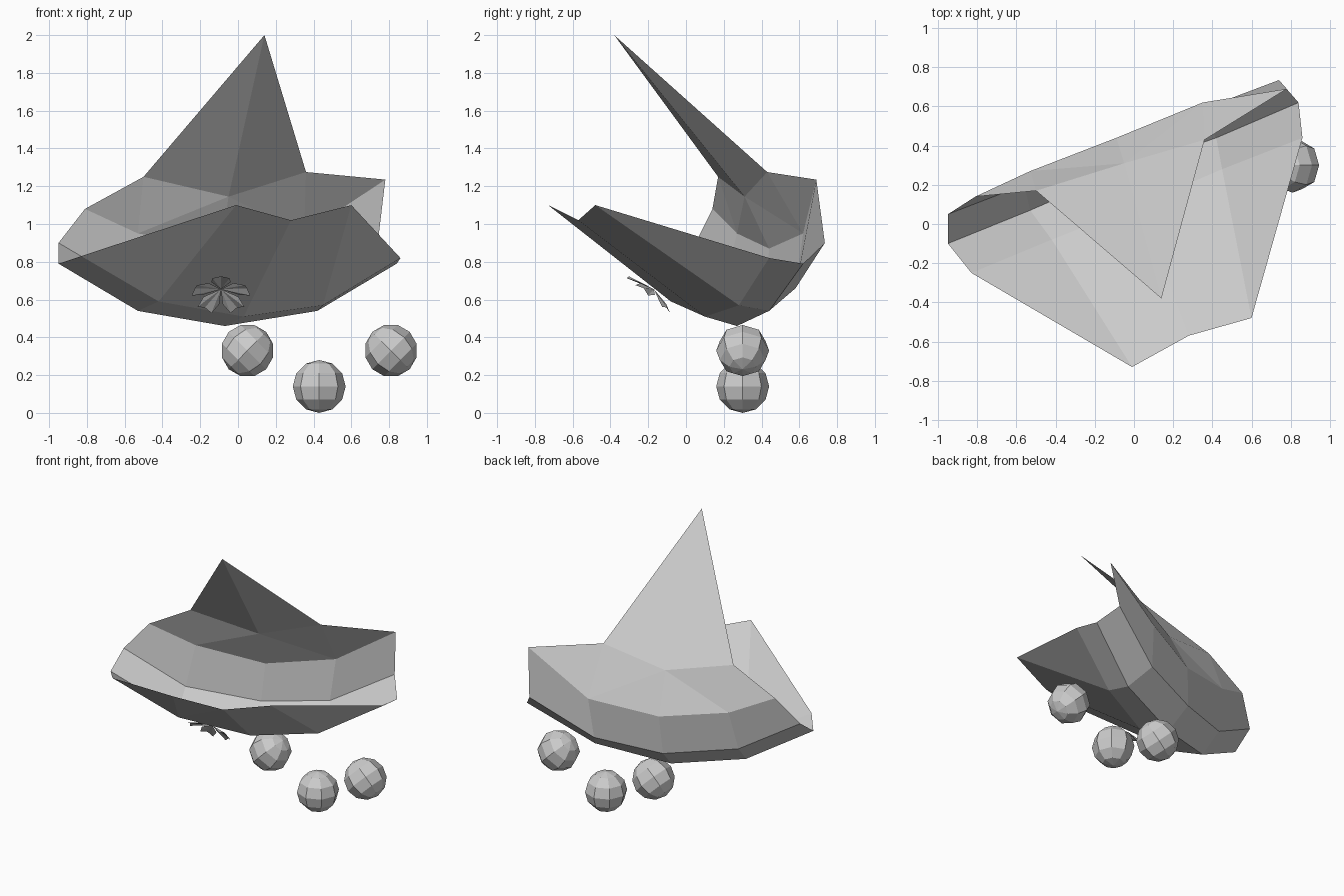
import bpy, bmesh, math
from mathutils import Vector, Matrix

old_cube = bpy.data.objects.get("Cube")
if old_cube:
    bpy.data.objects.remove(old_cube, do_unlink=True)

# Single plain colour
grey = bpy.data.materials.new("plain_grey")
grey.use_nodes = True
shade = (.6, .6, .6, 1)
grey.diffuse_color = shade
grey.node_tree.nodes["Principled BSDF"].inputs["Base Color"].default_value = shade


def finish(bm, name):
    """Turn a bmesh into a named, flat shaded object."""
    bmesh.ops.recalc_face_normals(bm, faces=bm.faces[:])
    mesh = bpy.data.meshes.new(name)
    bm.to_mesh(mesh)
    bm.free()
    mesh.materials.append(grey)
    obj = bpy.data.objects.new(name, mesh)
    bpy.context.collection.objects.link(obj)
    return obj


def band(bm, lower, upper):
    """Quads between two rows of equal length."""
    for i in range(len(lower) - 1):
        bm.faces.new((lower[i], lower[i + 1], upper[i + 1], upper[i]))


def gable(bm, row, top):
    """Join a row of five to a shorter row of three, split about the middle."""
    a, b, c, d, e = row
    left, mid, right = top
    for tri in ((a, b, left), (b, mid, left), (b, c, mid),
                (c, d, mid), (d, right, mid), (d, e, right)):
        bm.faces.new(tri)


# Folded sheet: rows run from the right end to the left end
bm = bmesh.new()


def row(*points):
    return [bm.verts.new(p) for p in points]


front_rim = row((-.01, -.73, 1.1), (.28, -.57, 1.02), (.6, -.48, 1.1))
front_crease = row((-.83, -.25, .83), (-.42, -.08, .59), (.03, .1, .51),
                   (.45, .28, .57), (.86, .44, .82))
keel = row((-.95, -.1, .79), (-.53, .07, .54), (-.07, .27, .46),
           (.42, .44, .54), (.84, .62, .79))
back_crease = row((-.95, .05, .9), (-.56, .2, .67), (-.11, .42, .6),
                  (.33, .58, .66), (.74, .735, .9))
back_middle = row((-.81, .14, 1.08), (-.53, .27, .95), (-.09, .44, .87),
                  (.35, .62, .95), (.78, .69, 1.235))
back_rim = row((-.5, .17, 1.25), (-.05, .31, 1.145), (.36, .43, 1.275))
peak = bm.verts.new((.14, -.38, 2))

gable(bm, front_crease, front_rim)
band(bm, front_crease, keel)
band(bm, keel, back_crease)
band(bm, back_crease, back_middle)
gable(bm, back_middle, back_rim)
for start, end in zip(back_rim, back_rim[1:]):
    bm.faces.new((start, end, peak))
finish(bm, "folded_sheet")

# Flower: five cupped petals facing forward and down
bm = bmesh.new()
heart = Vector((-.09, -.17, .655))
across = Vector((1, 0, 0))
upward = Vector((0, -.78, .63))
outward = Vector((0, -.63, -.78))
outline = ((-31, .1, .02), (-17, .155, .045), (0, .145, .03),
           (17, .155, .045), (31, .1, .02))
for k in range(5):
    middle = bm.verts.new(heart)
    rim = []
    for offset, radius, lift in outline:
        angle = math.radians(90 + 72 * k + offset)
        rim.append(bm.verts.new(heart + across * radius * math.cos(angle)
                                + upward * radius * math.sin(angle)
                                + outward * lift))
    for start, end in zip(rim, rim[1:]):
        bm.faces.new((middle, start, end))
finish(bm, "flower")

# Three faceted balls, the outer two tilted towards the middle one
for name, x, z, tilt in (("right_ball", .05, .33, 45),
                         ("middle_ball", .43, .14, 0),
                         ("left_ball", .81, .33, -45)):
    bm = bmesh.new()
    bmesh.ops.create_uvsphere(bm, u_segments=8, v_segments=6, radius=.14)
    ball = finish(bm, name)
    ball.matrix_world = (Matrix.Translation((x, .3, z))
                         @ Matrix.Rotation(math.radians(tilt), 4, "Y"))
